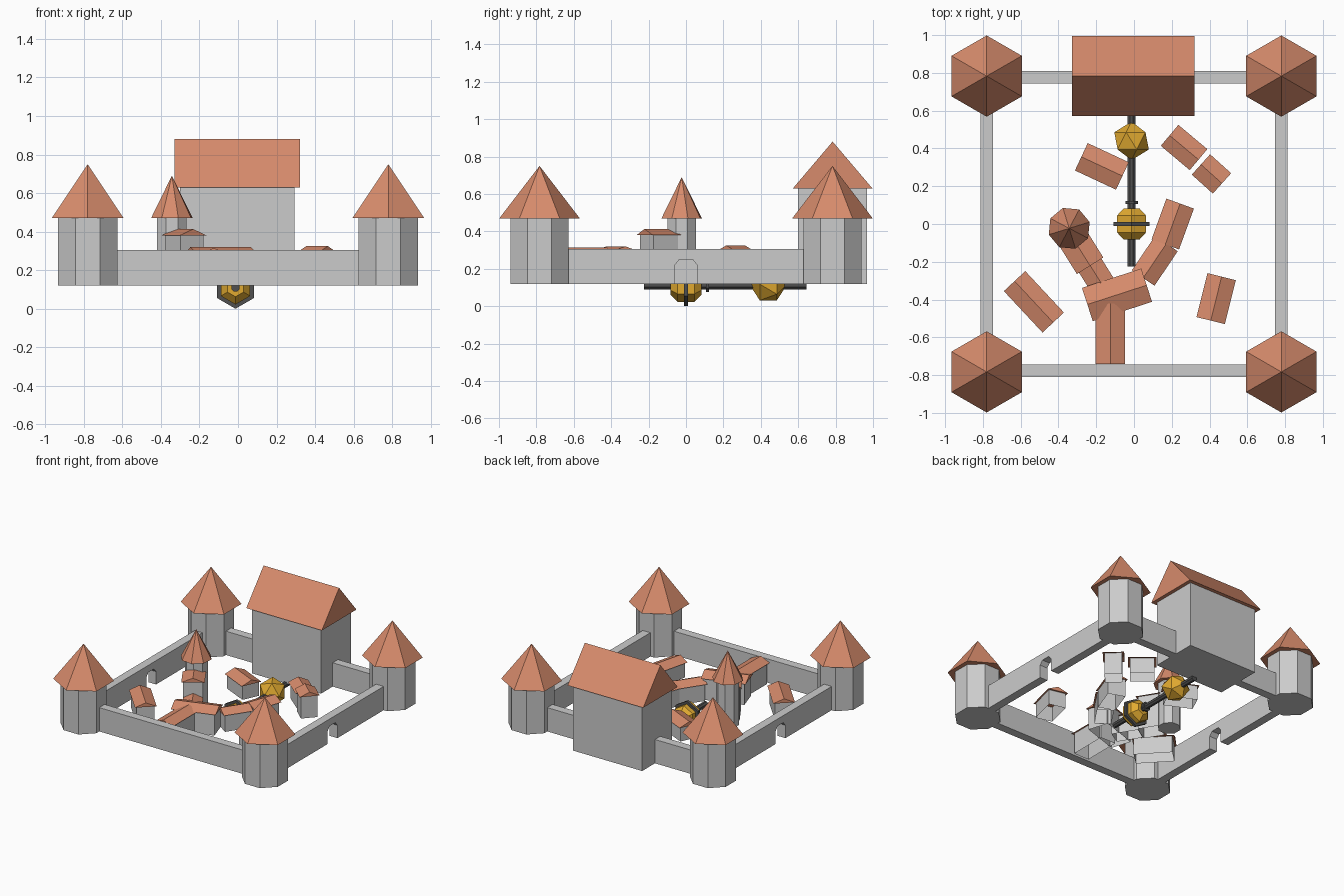
import bpy, bmesh
from math import sin, cos, pi, radians
from mathutils import Matrix

if "Cube" in bpy.data.objects:
    bpy.data.objects.remove(bpy.data.objects["Cube"])

BASE = 0.12  # underside of walls and buildings


def material(name, rgb):
    m = bpy.data.materials.new(name)
    m.diffuse_color = (*rgb, 1)
    m.use_nodes = True
    m.node_tree.nodes["Principled BSDF"].inputs["Base Color"].default_value = m.diffuse_color
    return m


ROOF = material("terracotta", (0.68, 0.26, 0.15))
GOLD = material("gold", (0.75, 0.4, 0.03))
IRON = material("dark_iron", (0.08, 0.08, 0.08))


def finish(name, bm, mat=None, matrix=Matrix()):
    bmesh.ops.recalc_face_normals(bm, faces=bm.faces)
    me = bpy.data.meshes.new(name)
    bm.to_mesh(me)
    bm.free()
    ob = bpy.data.objects.new(name, me)
    ob.matrix_world = matrix
    bpy.context.collection.objects.link(ob)
    if mat:
        me.materials.append(mat)
    return ob


def lathe(name, profile, n, loc, phase=0.0, mat=None, along_y=False):
    """Faceted solid of revolution; profile holds (radius, height)."""
    bm = bmesh.new()
    rings = []
    for r, z in profile:
        if r == 0:
            rings.append([bm.verts.new((0, 0, z))] * n)
        else:
            rings.append([bm.verts.new((r * cos(phase + 2 * pi * i / n),
                                        r * sin(phase + 2 * pi * i / n), z)) for i in range(n)])
    for a, b in zip(rings, rings[1:]):
        for i in range(n):
            j = (i + 1) % n
            bm.faces.new(list(dict.fromkeys((a[i], a[j], b[j], b[i]))))
    for ring, (r, z) in ((rings[0], profile[0]), (rings[-1], profile[-1])):
        if r:
            bm.faces.new(ring)
    mx = Matrix.Translation(loc)
    if along_y:
        mx = mx @ Matrix.Rotation(pi / 2, 4, 'X')
    return finish(name, bm, mat, mx)


def prism(name, outline, depth, matrix, mat=None):
    """Outline in local y/z, extruded symmetrically along local x."""
    bm = bmesh.new()
    f = bm.faces.new([bm.verts.new((-depth / 2, y, z)) for y, z in outline])
    ext = bmesh.ops.extrude_face_region(bm, geom=[f], use_keep_orig=True)
    bmesh.ops.translate(bm, vec=(depth, 0, 0),
                        verts=[v for v in ext["geom"] if isinstance(v, bmesh.types.BMVert)])
    return finish(name, bm, mat, matrix)


def building(name, x, y, angle, length, width, eave, ridge, over, open_ends=True):
    """Box walls with a solid gabled roof; length runs along the ridge."""
    mx = Matrix.Translation((x, y, 0)) @ Matrix.Rotation(radians(angle), 4, 'Z')
    bm = bmesh.new()
    bmesh.ops.create_cube(bm, size=1)
    if open_ends:
        bmesh.ops.delete(bm, geom=[f for f in bm.faces if abs(f.normal.z) > 0.5], context='FACES_ONLY')
    for v in bm.verts:
        v.co.x *= length - 2 * over
        v.co.y *= width - 2 * over
        v.co.z = eave if v.co.z > 0 else BASE
    finish(name + "_walls", bm, None, mx)
    w = width / 2
    prism(name + "_roof", [(-w, eave), (w, eave), (0, ridge)], length, mx, ROOF)


# Corner towers
for sx in (-1, 1):
    for sy in (-1, 1):
        p = (sx * 0.78, sy * 0.783, 0)
        lathe("corner_tower", [(0.167, BASE), (0.167, 0.47)], 8, p, pi / 8)
        lathe("corner_tower_roof", [(0.215, 0.47), (0, 0.75)], 6, p, pi / 2, ROOF)

# Curtain walls: plain front and back, arched gateways in both sides
L = 0.67
plain = [(-L, BASE), (L, BASE), (L, 0.305), (-L, 0.305)]
gate = [(-L, BASE), (-0.06, BASE), (-0.06, 0.22), (-0.035, 0.25), (0.035, 0.25),
        (0.06, 0.22), (0.06, BASE), (L, BASE), (L, 0.305), (-L, 0.305)]
for s in (-1, 1):
    prism("side_wall", gate, 0.066, Matrix.Translation((s * 0.78, 0, 0)))
    prism("end_wall", plain, 0.066,
          Matrix.Translation((0, s * 0.778, 0)) @ Matrix.Rotation(pi / 2, 4, 'Z'))

# Great hall
building("great_hall", -0.004, 0.784, 0, 0.65, 0.425, 0.63, 0.88, 0.028, False)

# Round turret in the courtyard
lathe("turret", [(0.083, BASE), (0.083, 0.47)], 8, (-0.343, -0.023, 0), pi / 8)
lathe("turret_roof", [(0.113, 0.47), (0, 0.69)], 8, (-0.343, -0.023, 0), 0.3, ROOF)

# Courtyard houses: x, y, angle, length, width, ridge height
for x, y, a, l, w, h in [
    (-0.17, 0.305, -25, 0.24, 0.16, 0.265),
    (-0.28, -0.145, -58, 0.18, 0.165, 0.413),
    (-0.185, -0.295, -58, 0.22, 0.14, 0.29),
    (-0.09, -0.375, 18, 0.33, 0.185, 0.32),
    (-0.125, -0.58, 90, 0.32, 0.155, 0.315),
    (0.205, 0.0, 70, 0.23, 0.155, 0.29),
    (0.11, -0.195, 56, 0.22, 0.145, 0.285),
    (0.265, 0.405, -40, 0.20, 0.145, 0.275),
    (0.41, 0.265, -42, 0.15, 0.145, 0.325),
    (-0.53, -0.412, -47, 0.30, 0.155, 0.285),
    (0.435, -0.395, 76, 0.24, 0.155, 0.27),
]:
    building("house", x, y, a, l, w, h - 0.033, h, 0.013)

# Rod mechanism under the courtyard: shaft, collar, hexagonal ring
CX, CZ = -0.013, 0.11
lathe("shaft", [(0.022, -0.645), (0.022, 0.225)], 8, (CX, 0, CZ), pi / 8, IRON, True)
lathe("shaft_collar", [(0.036, -0.008), (0.036, 0.008)], 8, (CX, 0.115, CZ), pi / 8, IRON, True)
lathe("hex_ring", [(0.11, -0.01), (0.11, 0.01)], 6, (CX, 0, CZ), pi / 2, IRON, True)

# Gold bulb held by the ring and gold ball further along the shaft
lathe("gold_bulb", [(0.048, -0.083), (0.088, -0.045), (0.088, 0.045), (0.048, 0.083)],
      6, (CX, 0, CZ), pi / 2, GOLD, True)
bm = bmesh.new()
bmesh.ops.create_icosphere(bm, subdivisions=1, radius=0.102)
finish("gold_ball", bm, GOLD,
       Matrix.Translation((CX, 0.44, 0.118)) @ Matrix.Rotation(pi / 2, 4, 'X'))
